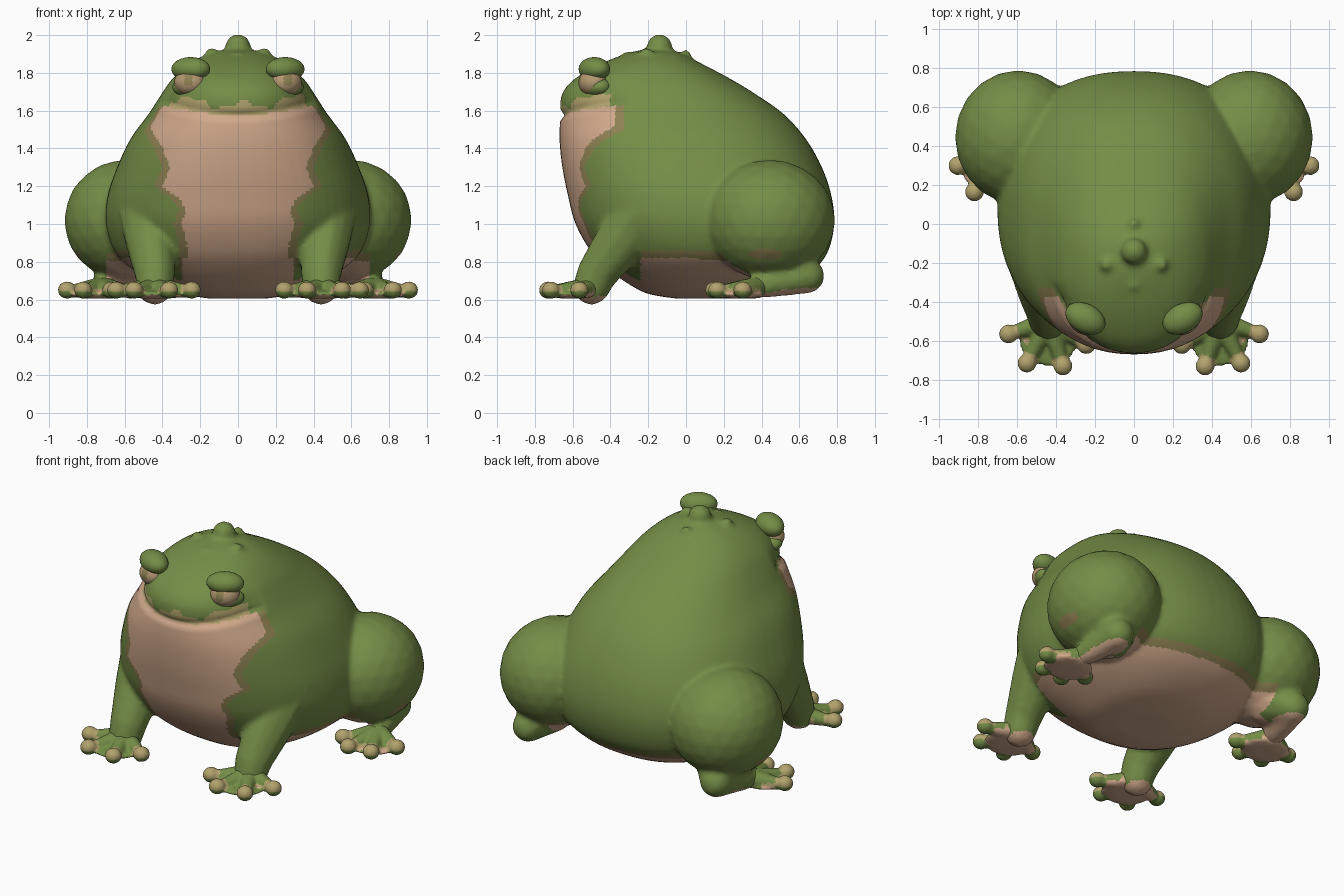
import bpy, bmesh, math
from mathutils import Vector, Matrix

if "Cube" in bpy.data.objects:
    bpy.data.objects.remove(bpy.data.objects["Cube"])

COLOURS = {
    "skin green": (0.175, 0.265, 0.062),
    "belly pink": (0.64, 0.40, 0.26),
    "edge olive": (0.27, 0.22, 0.085),
    "toe khaki": (0.44, 0.36, 0.15),
    "eye tan": (0.46, 0.32, 0.17),
}
GREEN, PINK, OLIVE, KHAKI, TAN = range(5)
materials = []
for label, rgb in COLOURS.items():
    m = bpy.data.materials.new(label)
    m.use_nodes = True
    m.diffuse_color = (*rgb, 1)
    bsdf = m.node_tree.nodes["Principled BSDF"]
    bsdf.inputs["Base Color"].default_value = (*rgb, 1)
    bsdf.inputs["Roughness"].default_value = 0.7
    materials.append(m)


def ball(bm, centre, radii, turn=0, detail=3):
    mat = (Matrix.Translation(centre) @ Matrix.Rotation(turn, 4, 'Z')
           @ Matrix.Diagonal((*radii, 1)))
    bmesh.ops.create_icosphere(bm, subdivisions=detail, radius=1, matrix=mat)


def limb(bm, path, steps=7):
    """Tapered limb: closely spaced balls along (x, y, z, radius) points."""
    for a, b in zip(path, path[1:]):
        for i in range(steps + 1):
            p = Vector(a).lerp(Vector(b), i / steps)
            ball(bm, p[:3], (p[3],) * 3, detail=2)


def finish(name, bm, paint=None, voxel=0, smooth=0, shape=None):
    """Make the object, fuse its pieces, then colour faces by a rule."""
    me = bpy.data.meshes.new(name)
    bm.to_mesh(me)
    bm.free()
    ob = bpy.data.objects.new(name, me)
    bpy.context.collection.objects.link(ob)
    if voxel:
        r = ob.modifiers.new("fuse", 'REMESH')
        r.mode = 'VOXEL'
        r.voxel_size = voxel
        s = ob.modifiers.new("soften", 'SMOOTH')
        s.factor, s.iterations = 0.5, smooth
        dg = bpy.context.evaluated_depsgraph_get()
        fused = bpy.data.meshes.new_from_object(ob.evaluated_get(dg))
        ob.modifiers.clear()
        ob.data = fused
        bpy.data.meshes.remove(me)
        me = fused
        me.name = name
    if shape:
        for v in me.vertices:
            v.co = shape(v.co)
    me.materials.clear()
    for m in materials:
        me.materials.append(m)
    for p in me.polygons:
        p.use_smooth = True
        p.material_index = paint(p.center, p.normal) if paint else GREEN
    return ob


def spline(rows, steps):
    """Smooth interpolation through rows of numbers."""
    rows = [Vector(r) for r in rows]
    out = []
    for i in range(len(rows) - 1):
        p0, p1, p2, p3 = (rows[max(0, min(len(rows) - 1, i + k))] for k in (-1, 0, 1, 2))
        for s in range(steps):
            t = s / steps
            out.append(0.5 * (2 * p1 + (p2 - p0) * t + (2 * p0 - 5 * p1 + 4 * p2 - p3) * t * t
                              + (3 * p1 - p0 - 3 * p2 + p3) * t ** 3))
    return out + [rows[-1]]


# Trunk and head: height, front y, back y, half width
TRUNK = [(0.605, -0.05, 0.25, 0.15), (0.63, -0.2, 0.42, 0.3), (0.68, -0.3, 0.56, 0.42),
         (0.75, -0.4, 0.67, 0.54), (0.85, -0.5, 0.75, 0.65), (1.0, -0.585, 0.785, 0.7),
         (1.15, -0.625, 0.77, 0.69), (1.3, -0.655, 0.72, 0.64), (1.45, -0.67, 0.635, 0.57),
         (1.58, -0.665, 0.52, 0.475), (1.68, -0.66, 0.38, 0.41), (1.76, -0.6, 0.25, 0.355),
         (1.84, -0.47, 0.1, 0.27), (1.9, -0.32, -0.02, 0.16), (1.925, -0.22, -0.1, 0.05)]
SIDES = 64
body = bmesh.new()
rings = []
for z, front, back, half in spline(TRUNK, 4):
    ring = []
    for k in range(SIDES):
        a = 2 * math.pi * k / SIDES
        c, s = (math.copysign(abs(f) ** 0.88, f) for f in (math.cos(a), math.sin(a)))
        ring.append(body.verts.new((half * c, (front + back) / 2 + (back - front) / 2 * s, z)))
    rings.append(ring)
for lo, hi in zip(rings, rings[1:]):
    for k in range(SIDES):
        j = (k + 1) % SIDES
        body.faces.new((lo[k], lo[j], hi[j], hi[k]))
body.faces.new(rings[0][::-1])
body.faces.new(rings[-1])

# Shoulders, arms, thighs, heels and crown bumps fused with the trunk
for s in (1, -1):
    ball(body, (s * 0.37, -0.19, 1.2), (0.23, 0.24, 0.32))
    limb(body, [(s * 0.47, -0.16, 1.15, 0.19), (s * 0.46, -0.33, 0.93, 0.145),
                (s * 0.44, -0.47, 0.74, 0.11), (s * 0.44, -0.5, 0.67, 0.1)])
    ball(body, (s * 0.595, 0.445, 1.02), (0.325, 0.345, 0.32))
    limb(body, [(s * 0.6, 0.5, 0.82, 0.16), (s * 0.66, 0.64, 0.725, 0.095),
                (s * 0.7, 0.45, 0.685, 0.075), (s * 0.73, 0.34, 0.66, 0.05)])
    ball(body, (s * 0.14, -0.21, 1.9), (0.035, 0.035, 0.035))
ball(body, (0, -0.14, 1.94), (0.067, 0.067, 0.065))
ball(body, (0, 0.0, 1.89), (0.03, 0.03, 0.035))
ball(body, (0, -0.31, 1.88), (0.035, 0.035, 0.035))


def above_mouth(c):
    return c.z - 1.575 - 0.35 * c.x * c.x


def carve_mouth(co):
    """Press a groove under the lip and set the upper head inside the jaw."""
    d = above_mouth(co)
    fade = max(0, min(1, (-0.3 - co.y) / 0.1))
    if fade == 0 or abs(d) > 0.2:
        return co
    groove = 0.022 * math.exp(-(d / 0.018) ** 2)
    inset = 0.03 * min(1, d / 0.02) * (1 - d / 0.2) * abs(co.x) / 0.4 if d > 0 else 0
    out = Vector((co.x, co.y * 0.8, 0)).normalized()
    return co - out * fade * (groove + inset)


BIB = [(0.6, 0.27), (0.9, 0.27), (1.0, 0.3), (1.08, 0.27), (1.15, 0.33), (1.2, 0.4),
       (1.3, 0.36), (1.4, 0.4), (1.5, 0.46), (1.7, 0.48)]


def on_belly(c, edge):
    x = abs(c.x)
    if c.y < -0.37 + edge and above_mouth(c) < 0 and c.z > 0.7:
        for (z0, w0), (z1, w1) in zip(BIB, BIB[1:]):
            if z0 <= c.z < z1 and x < w0 + (w1 - w0) * (c.z - z0) / (z1 - z0) + edge:
                return True
    arm = x > 0.29 and c.y < -0.24
    leg = x > 0.7 or (x > 0.52 and c.y > 0.5)
    return not arm and not leg and c.z < 0.82 - 0.08 * max(0, c.y) + edge


def paint_body(c, n):
    d = above_mouth(c)
    if c.y < -0.4 and 0 <= d < 0.055 + 0.02 * math.sin(24 * c.x + 1) + 0.012 * math.sin(61 * c.x):
        return KHAKI
    if on_belly(c, 0):
        return PINK
    patch = ((c.y - 0.42) / 0.09) ** 2 + ((c.z - 0.84) / 0.03) ** 2 < 1
    if on_belly(c, 0.042) or (patch and abs(c.x) > 0.65):
        return OLIVE
    if n.z < -0.6 and c.z < 0.66:
        return PINK
    return GREEN


finish("body", body, paint_body, 0.016, 4, carve_mouth)


# Feet: webbed palm with round-tipped toes
def foot(name, s, root, palm, tips):
    bm = bmesh.new()
    ball(bm, (s * palm[0], palm[1], 0.628), (palm[2], palm[3], 0.025))
    toes = [Vector((s * x, y, 0.65)) for x, y in tips]
    start = (s * root[0], root[1], 0.665, 0.06)
    for t in toes:
        limb(bm, [start, (t.x, t.y, 0.64, 0.032)], 12)
        ball(bm, t, (0.049, 0.049, 0.046))

    def paint(c, n):
        tip = min((c - t).length for t in toes) < 0.062
        if n.z < -0.4:
            return GREEN if tip else PINK
        if tip:
            return KHAKI if n.z > -0.1 else GREEN
        spots = math.sin(38 * c.x * s) + math.sin(33 * c.y + 1)
        if c.z < 0.66 and spots > 0.3:
            return PINK if c.z < 0.645 else KHAKI
        return GREEN

    finish(name, bm, paint, 0.011, 2, lambda co: Vector((co.x, co.y, max(co.z, 0.606))))


# Eyes: ball under a heavy slanted lid
def eye(side, s):
    turn = s * math.radians(28)
    bm = bmesh.new()
    ball(bm, (s * 0.25, -0.485, 1.82), (0.11, 0.075, 0.064), turn)
    finish(side + "_upper_eyelid", bm)
    bm = bmesh.new()
    ball(bm, (s * 0.25, -0.475, 1.725), (0.105, 0.07, 0.055), turn)
    finish(side + "_lower_eyelid", bm)
    bm = bmesh.new()
    ball(bm, (s * 0.255, -0.495, 1.75), (0.085, 0.072, 0.07), turn, 4)
    finish(side + "_eyeball", bm, lambda c, n: OLIVE if abs(c.x - s * 0.262) < 0.022
           and c.z > 1.735 else TAN)


for side, s in (("left", 1), ("right", -1)):
    foot(side + "_front_foot", s, (0.44, -0.5), (0.44, -0.6, 0.15, 0.13),
         [(0.645, -0.565), (0.55, -0.715), (0.365, -0.73), (0.245, -0.62)])
    foot(side + "_hind_foot", s, (0.72, 0.38), (0.74, 0.29, 0.15, 0.13),
         [(0.905, 0.3), (0.82, 0.165), (0.67, 0.15), (0.57, 0.24)])
    eye(side, s)
